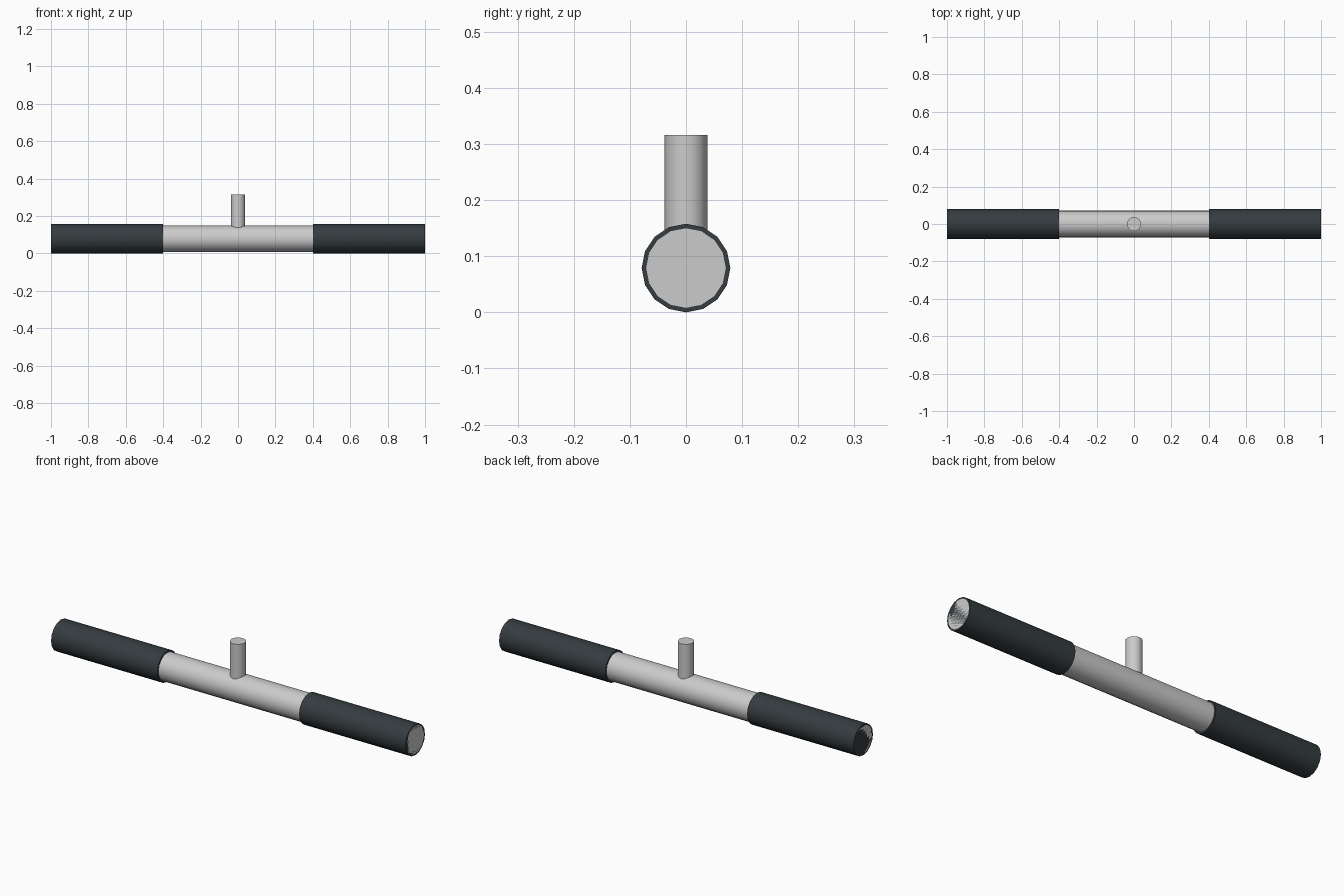
import bpy, math

if "Cube" in bpy.data.objects:
    bpy.data.objects.remove(bpy.data.objects["Cube"])

AXIS_Z = 0.079   # height of the bar centreline
SIDES = 16

rubber = bpy.data.materials.new("dark_rubber")
rubber.diffuse_color = (0.035, 0.045, 0.05, 1)
rubber.use_nodes = True
rubber.node_tree.nodes["Principled BSDF"].inputs["Base Color"].default_value = rubber.diffuse_color


def rod(name, radius, length, location, along_x=True, material=None):
    """Capped cylinder with smooth sides and sharp end rims."""
    rotation = (0, math.radians(90), 0) if along_x else (0, 0, 0)
    bpy.ops.mesh.primitive_cylinder_add(
        vertices=SIDES, radius=radius, depth=length,
        location=location, rotation=rotation)
    obj = bpy.context.object
    obj.name = name
    if material:
        obj.data.materials.append(material)
    bpy.ops.object.shade_smooth_by_angle(angle=math.radians(40))
    return obj


# Full-length crossbar
rod("handle_bar", 0.071, 2.0, (0, 0, AXIS_Z))

# Grips over both ends
for side, sign in (("left", -1), ("right", 1)):
    rod(f"{side}_grip", 0.079, 0.6, (sign * 0.7, 0, AXIS_Z), material=rubber)

# Upright stem, sunk into the bar
top = 0.316
rod("stem", 0.038, top - AXIS_Z, (0, 0, (top + AXIS_Z) / 2), along_x=False)
